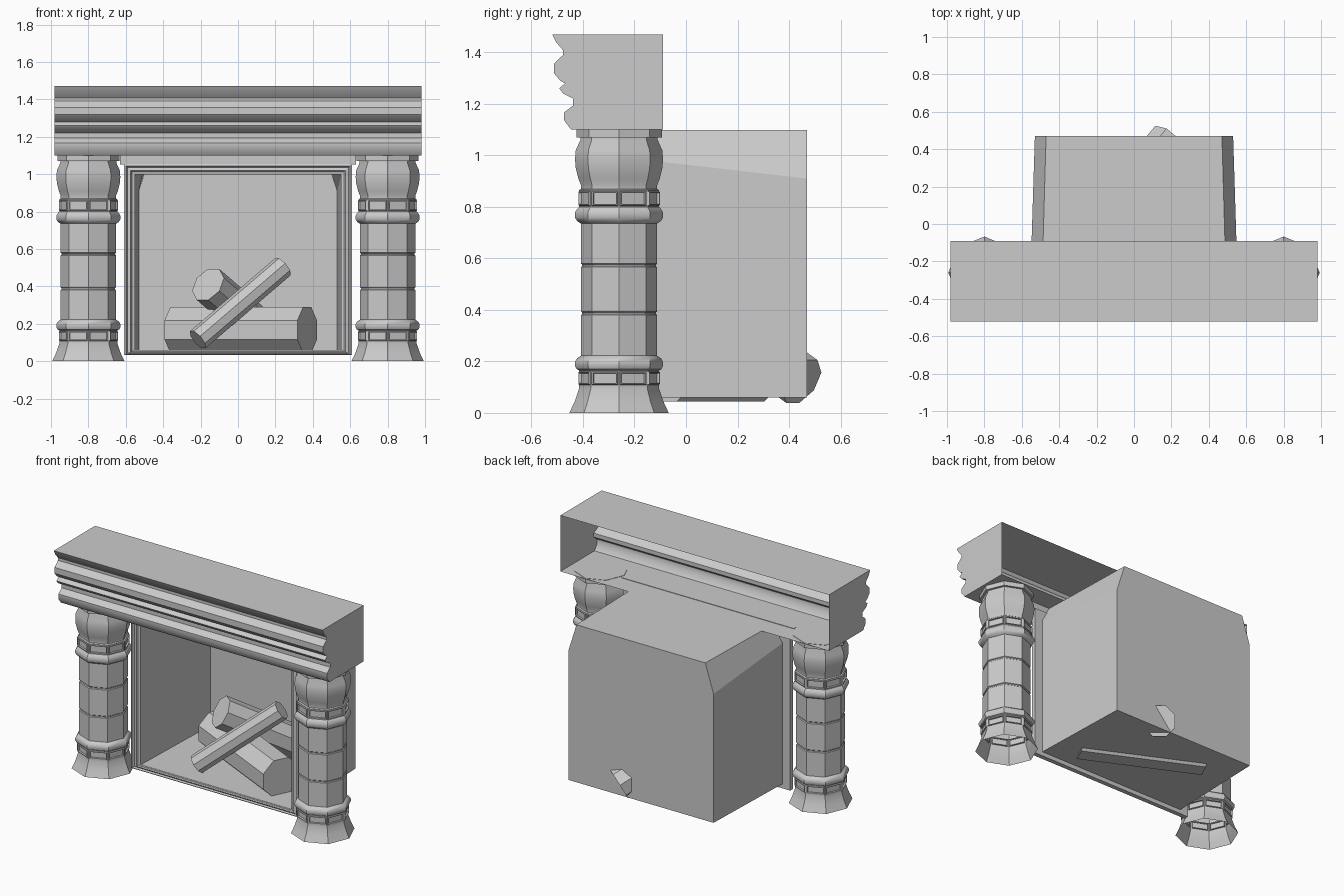
import bpy, bmesh, math
from mathutils import Vector

if "Cube" in bpy.data.objects:
    bpy.data.objects.remove(bpy.data.objects["Cube"])


def finish(bm, name, smooth=None, normals=True):
    if normals:
        bmesh.ops.recalc_face_normals(bm, faces=bm.faces)
    me = bpy.data.meshes.new(name)
    bm.to_mesh(me)
    bm.free()
    ob = bpy.data.objects.new(name, me)
    bpy.context.collection.objects.link(ob)
    if smooth:
        bpy.ops.object.select_all(action='DESELECT')
        ob.select_set(True)
        bpy.context.view_layer.objects.active = ob
        bpy.ops.object.shade_smooth_by_angle(angle=math.radians(smooth))
    return ob


def skin(bm, rings, closed=True):
    """Bridge successive rings of points; returns vertex rings and faces per band."""
    vr = [[bm.verts.new(p) for p in r] for r in rings]
    bands = []
    for a, b in zip(vr, vr[1:]):
        n = len(a)
        bands.append([bm.faces.new((a[i], a[(i + 1) % n], b[(i + 1) % n], b[i]))
                      for i in range(n if closed else n - 1)])
    return vr, bands


# Mantel shelf: moulded front, top, underside and ends, open at the back
profile = [(-.09, 1.47), (-.52, 1.47), (-.505, 1.44), (-.477, 1.408), (-.477, 1.39),
           (-.512, 1.357), (-.512, 1.318), (-.488, 1.29), (-.47, 1.28), (-.492, 1.26),
           (-.477, 1.24), (-.438, 1.22), (-.438, 1.194), (-.473, 1.167),
           (-.473, 1.136), (-.446, 1.10), (-.09, 1.10)]
bm = bmesh.new()
ends, _ = skin(bm, [[(x, y, z) for y, z in profile] for x in (-.98, .98)], closed=False)
for e in ends:
    bm.faces.new(e)
finish(bm, "mantel_shelf", 40)

# Eight-sided columns with flared base, rings and two bands of recessed panels
col = [(.193, 0), (.172, .045), (.155, .095), (.155, .105), (.155, .165),
       (.165, .17), (.171, .182), (.171, .198), (.163, .212), (.148, .222),
       (.148, .380), (.143, .384), (.143, .390), (.148, .394),
       (.148, .566), (.143, .570), (.143, .576), (.148, .580),
       (.148, .735), (.163, .745), (.171, .758), (.171, .778), (.163, .792), (.155, .80),
       (.155, .865), (.148, .87), (.148, .885), (.158, .91), (.168, .95), (.171, .985),
       (.168, 1.02), (.150, 1.06), (.150, 1.07), (.166, 1.07), (.166, 1.102)]
for side, cx in (("left", -.8), ("right", .8)):
    bm = bmesh.new()
    rings = [[(cx + r * math.cos(i * math.pi / 4), -.26 + r * math.sin(i * math.pi / 4), z)
              for i in range(8)] for r, z in col]
    vr, bands = skin(bm, rings)
    bm.faces.new(vr[-1])
    bmesh.ops.recalc_face_normals(bm, faces=bm.faces)
    panels = [f for (a, b, fs) in zip(col, col[1:], bands)
              if (a[1], b[1]) in ((.105, .165), (.80, .865)) for f in fs]
    bmesh.ops.inset_individual(bm, faces=panels, thickness=.006, depth=0)
    bmesh.ops.inset_individual(bm, faces=panels, thickness=.003, depth=.006)
    bmesh.ops.inset_individual(bm, faces=panels, thickness=.006, depth=0)
    bmesh.ops.inset_individual(bm, faces=panels, thickness=.002, depth=-.010)
    finish(bm, side + "_column", 30, normals=False)

# Firebox: tapered shell with sloped top corners, open at the front
bm = bmesh.new()
sections = []
for y, w, zs, wt in ((-.23, .552, .99, .49), (.47, .53, .91, .47)):
    sections.append([(-w, y, .06), (w, y, .06), (w, y, zs),
                     (wt, y, 1.099), (-wt, y, 1.099), (-w, y, zs)])
vr, _ = skin(bm, sections)
bm.faces.new(vr[-1])
finish(bm, "firebox")

# Moulded frame around the opening
bm = bmesh.new()
rings = []
for d, y in ((.058, -.215), (0, -.215), (0, -.245), (.012, -.25), (.02, -.235),
             (.036, -.24), (.042, -.23), (.058, -.225), (.058, -.215)):
    w, lo, hi = .61 - d, .032 + d * .5, 1.055 - d
    rings.append([(-w, y, lo), (w, y, lo), (w, y, hi), (-w, y, hi)])
skin(bm, rings)
bmesh.ops.remove_doubles(bm, verts=bm.verts, dist=1e-5)
finish(bm, "opening_frame")

# Narrow header between frame and shelf
bm = bmesh.new()
bmesh.ops.create_cube(bm, size=1)
for v in bm.verts:
    v.co = Vector((v.co.x * 1.26, v.co.y * .02 - .235, v.co.z * .052 + 1.077))
finish(bm, "header")


# Logs: octagonal prisms between two end points
def log(name, a, b, r):
    a, b = Vector(a), Vector(b)
    d = (b - a).normalized()
    u = d.cross(Vector((0, 0, 1))).normalized()
    v = u.cross(d)
    angles = [math.pi / 8 + i * math.pi / 4 for i in range(8)]
    bm = bmesh.new()
    vr, _ = skin(bm, [[c + r * (math.cos(t) * u + math.sin(t) * v) for t in angles]
                      for c in (a, b)])
    for e in vr:
        bm.faces.new(e)
    finish(bm, name)


log("large_log", (.37, -.08, .167), (-.34, .26, .167), .132)
log("thin_log", (-.215, -.12, .115), (.24, .11, .505), .062)
log("back_log", (-.16, .05, .41), (.175, .45, .122), .103)
